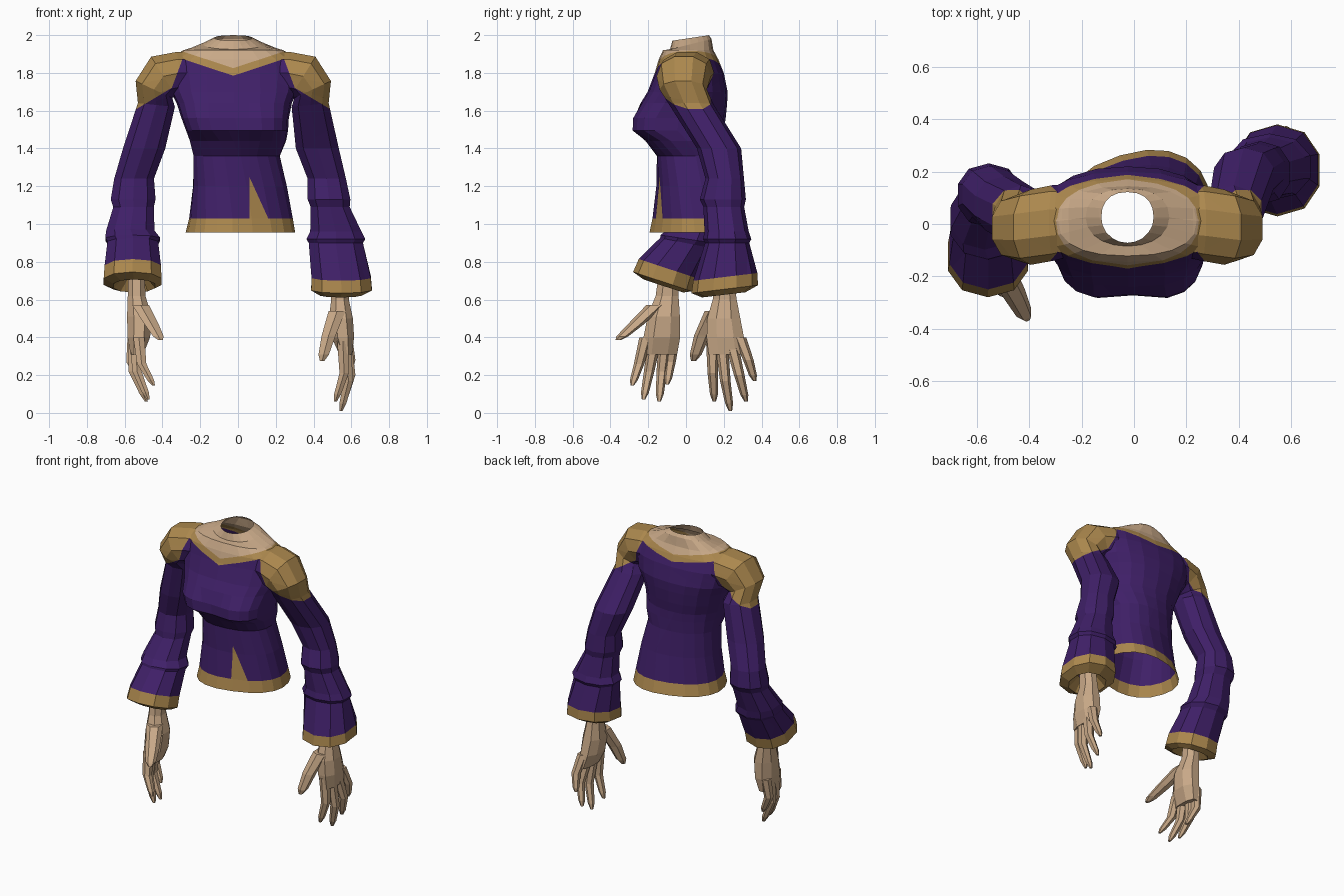
import bpy, bmesh, math
from mathutils import Vector

CX = -0.025  # centre line of the shoulders


def material(name, rgb):
    m = bpy.data.materials.new(name)
    m.diffuse_color = (*rgb, 1)
    return m


MATS = [material("purple cloth", (0.05, 0.014, 0.138)),
        material("gold trim", (0.41, 0.245, 0.075)),
        material("skin", (0.58, 0.395, 0.245))]
PURPLE, GOLD, SKIN = range(3)


def power(v, e):
    return math.copysign(abs(v) ** e, v)


def oval(x, y, z, rx, ry, tilt=0, slope=0, side=1, n=10):
    """Oval ring, tilted sideways by degrees and sloped along y."""
    t, pts = math.radians(tilt), []
    for i in range(n):
        a = 2 * math.pi * (i + 0.5) / n
        u, v = rx * power(math.cos(a), 0.9), ry * power(math.sin(a), 0.9)
        pts.append(Vector((x + side * u * math.cos(t), y + v, z + u * math.sin(t) + v * slope)))
    return pts


def body_ring(z, cx, rx, yf, yb, twist=0, front=2.4, slope=0, n=20):
    """Torso ring with its own front depth, back depth and twist."""
    cy, ry, t, pts = (yf + yb) / 2, (yb - yf) / 2, math.radians(twist), []
    for i in range(n):
        a = 2 * math.pi * i / n
        e = 2 / (front if i > n / 2 else 2.3)
        x, y = rx * power(math.cos(a), e), ry * power(math.sin(a), e)
        if front > 3 and i == n * 3 // 4:
            y *= 0.93
        pts.append(Vector((cx + x * math.cos(t) - y * math.sin(t),
                           cy + x * math.sin(t) + y * math.cos(t), z + y * slope)))
    return pts


def loft(rings, mats, caps=False):
    bm = bmesh.new()
    vs = [[bm.verts.new(p) for p in r] for r in rings]
    n = len(rings[0])
    for k in range(len(vs) - 1):
        for i in range(n):
            j = (i + 1) % n
            f = bm.faces.new((vs[k][i], vs[k][j], vs[k + 1][j], vs[k + 1][i]))
            f.material_index = mats(k)
    if caps:
        for r in (vs[0], vs[-1]):
            bm.faces.new(r).material_index = mats(0)
    bmesh.ops.recalc_face_normals(bm, faces=bm.faces)
    return bm


def cut(bm, co, no):
    bmesh.ops.bisect_plane(bm, geom=bm.verts[:] + bm.edges[:] + bm.faces[:], dist=1e-4,
                           plane_co=co, plane_no=no)


def finish(bm, name):
    me = bpy.data.meshes.new(name)
    bm.to_mesh(me)
    bm.free()
    for m in MATS:
        me.materials.append(m)
    ob = bpy.data.objects.new(name, me)
    bpy.context.collection.objects.link(ob)


# Trim borders: height as a function of distance from the centre line
LINES = {"neck": (1.785, 0.33), "skin": (1.825, 0.33),
         "neck_back": (1.83, 0.17), "skin_back": (1.872, 0.165),
         "steep": (1.87 + 2.7 * 0.27, -2.7), "pad": (1.715 + 0.6 * 0.335, -0.6)}


def paint_top(bm):
    cut(bm, (0, 0.02, 0), (0, 1, 0))
    for z0, k in LINES.values():
        for s in (-1, 1):
            cut(bm, (CX, 0, z0), (-k * s, 0, 1))
    for f in bm.faces:
        c = f.calc_center_median()
        h = {n: z0 + k * abs(c.x - CX) for n, (z0, k) in LINES.items()}
        back = "_back" if c.y > 0.02 else ""
        if c.z > h["skin" + back] and abs(c.x - CX) < 0.3:
            f.material_index = SKIN
        elif c.z > min(h["neck" + back], max(h["steep"], h["pad"])):
            f.material_index = GOLD


# Torso with hem, bust, neckline and neck opening
torso = loft([body_ring(*r) for r in [
    (0.955, 0.012, 0.29, -0.18, 0.272, 17), (1.03, 0.015, 0.275, -0.165, 0.25, 16),
    (1.2, 0.01, 0.25, -0.15, 0.22, 11), (1.36, -0.007, 0.23, -0.152, 0.2, 7),
    (1.44, 0, 0.255, -0.215, 0.2, 3, 2.7), (1.495, -0.005, 0.27, -0.29, 0.2, 0, 3.3),
    (1.56, -0.015, 0.284, -0.287, 0.21, 0, 3.3), (1.64, -0.02, 0.305, -0.24, 0.218, 0, 2.9),
    (1.7, -0.022, 0.335, -0.203, 0.22, 0, 2.7),
    (1.8, CX, 0.36, -0.165, 0.2, 0, 2.5), (1.87, CX, 0.345, -0.145, 0.172, 0, 2.5),
    (1.92, CX, 0.265, -0.122, 0.145), (1.952, CX, 0.16, -0.085, 0.135, 0, 2.1, 0.25),
    (1.985, CX, 0.1, -0.072, 0.122, 0, 2, 0.15)]],
    lambda k: GOLD if k == 0 else PURPLE)
paint_top(torso)
# Front slit showing the gold lining
cut(torso, (0.06, 0, 1.25), (1, 0, 0))
cut(torso, (0.06, 0, 1.25), (2.2, 0, 1))
for f in torso.faces:
    c = f.calc_center_median()
    if c.y < 0 and c.x > 0.06 and c.z < 1.25 - 2.2 * (c.x - 0.06):
        f.material_index = GOLD
finish(torso, "torso")

# Sleeves: mirrored shoulders, then each arm in its own pose
SHOULDER = [(0.2, 0.01, 1.80, 0.11, 0.13, 90), (0.28, 0.005, 1.80, 0.118, 0.145, 80),
            (0.37, -0.012, 1.782, 0.128, 0.144, 58), (0.42, -0.015, 1.712, 0.112, 0.125, 25),
            (0.407, 0.03, 1.63, 0.103, 0.118, 6)]
ARMS = {
    "left": (-1, [
        (-0.497, 0.07, 1.4, 0.117, 0.112), (-0.55, 0.115, 1.24, 0.11, 0.107),
        (-0.555, 0.11, 1.13, 0.124, 0.122), (-0.553, 0.095, 1.09, 0.112, 0.11),
        (-0.57, 0.03, 0.96, 0.134, 0.128, 0, -0.1), (-0.557, 0.008, 0.92, 0.152, 0.142, 0, -0.15),
        (-0.557, -0.005, 0.9, 0.14, 0.132, 0, -0.2), (-0.557, -0.1, 0.765, 0.156, 0.15, 0, -0.33),
        (-0.558, -0.125, 0.695, 0.16, 0.155, 0, -0.33), (-0.55, -0.12, 0.672, 0.115, 0.105, 0, -0.33),
        (-0.54, -0.1, 0.73, 0.05, 0.06)]),
    "right": (1, [
        (0.42, 0.175, 1.4, 0.119, 0.117), (0.47, 0.205, 1.24, 0.106, 0.102),
        (0.482, 0.195, 1.13, 0.118, 0.122), (0.488, 0.2, 1.09, 0.108, 0.108),
        (0.518, 0.215, 0.96, 0.142, 0.117), (0.518, 0.218, 0.92, 0.163, 0.128),
        (0.518, 0.218, 0.9, 0.15, 0.117), (0.546, 0.208, 0.72, 0.164, 0.17, 0, 0.12),
        (0.548, 0.205, 0.655, 0.168, 0.176, 0, 0.12), (0.545, 0.2, 0.625, 0.115, 0.115, 0, 0.12),
        (0.54, 0.2, 0.69, 0.05, 0.06)]),
}
for name, (s, rings) in ARMS.items():
    top = [oval(CX + s * u, y, z, rx, ry, t, 0, s) for u, y, z, rx, ry, t in SHOULDER]
    arm = [oval(*(r + (0, 0))[:7], side=s) for r in rings]
    cuff = len(top) + len(arm) - 4
    sleeve = loft(top + arm, lambda k: GOLD if k >= cuff else PURPLE)
    paint_top(sleeve)
    finish(sleeve, name + "_sleeve")

# Hands: palm rings, then thumb and fingers as base, middle and tip
HANDS = {
    "left": ([(-0.537, -0.09, 0.74, 0.048, 0.058), (-0.537, -0.1, 0.62, 0.05, 0.065),
              (-0.522, -0.118, 0.51, 0.07, 0.092), (-0.525, -0.128, 0.4, 0.064, 0.104),
              (-0.535, -0.14, 0.31, 0.036, 0.1)],
             [[(-0.515, -0.16, 0.57), (-0.455, -0.27, 0.465), (-0.41, -0.36, 0.385)],
              [(-0.525, -0.213, 0.4), (-0.51, -0.248, 0.26), (-0.447, -0.285, 0.145)],
              [(-0.54, -0.168, 0.37), (-0.535, -0.195, 0.22), (-0.475, -0.225, 0.07)],
              [(-0.55, -0.112, 0.37), (-0.555, -0.128, 0.22), (-0.485, -0.142, 0.06)],
              [(-0.555, -0.065, 0.4), (-0.567, -0.082, 0.27), (-0.51, -0.1, 0.15)]]),
    "right": ([(0.54, 0.2, 0.7, 0.048, 0.058), (0.54, 0.205, 0.6, 0.05, 0.068),
               (0.545, 0.2, 0.5, 0.068, 0.094), (0.555, 0.208, 0.4, 0.064, 0.106),
               (0.57, 0.218, 0.31, 0.036, 0.106)],
              [[(0.525, 0.15, 0.54), (0.48, 0.085, 0.41), (0.445, 0.04, 0.275)],
               [(0.555, 0.14, 0.38), (0.562, 0.142, 0.21), (0.515, 0.15, 0.06)],
               [(0.568, 0.19, 0.35), (0.585, 0.208, 0.17), (0.545, 0.235, 0.01)],
               [(0.575, 0.245, 0.35), (0.597, 0.282, 0.2), (0.56, 0.318, 0.06)],
               [(0.575, 0.285, 0.4), (0.597, 0.33, 0.28), (0.575, 0.363, 0.17)]]),
}
DIGITS = ["thumb", "index_finger", "middle_finger", "ring_finger", "little_finger"]
for name, (palm, digits) in HANDS.items():
    finish(loft([oval(*r, n=8) for r in palm], lambda k: SKIN, True), name + "_palm")
    for label, pts in zip(DIGITS, digits):
        base, mid, tip = map(Vector, pts)
        w = 1.5 if label == "thumb" else 1.0
        spine = [(base, 0.034), (mid, 0.028), (mid.lerp(tip, 0.75), 0.021), (tip, 0.009)]
        rings = [oval(*p, r * w, r * w, n=6) for p, r in spine]
        finish(loft(rings, lambda k: SKIN, True), f"{name}_{label}")
